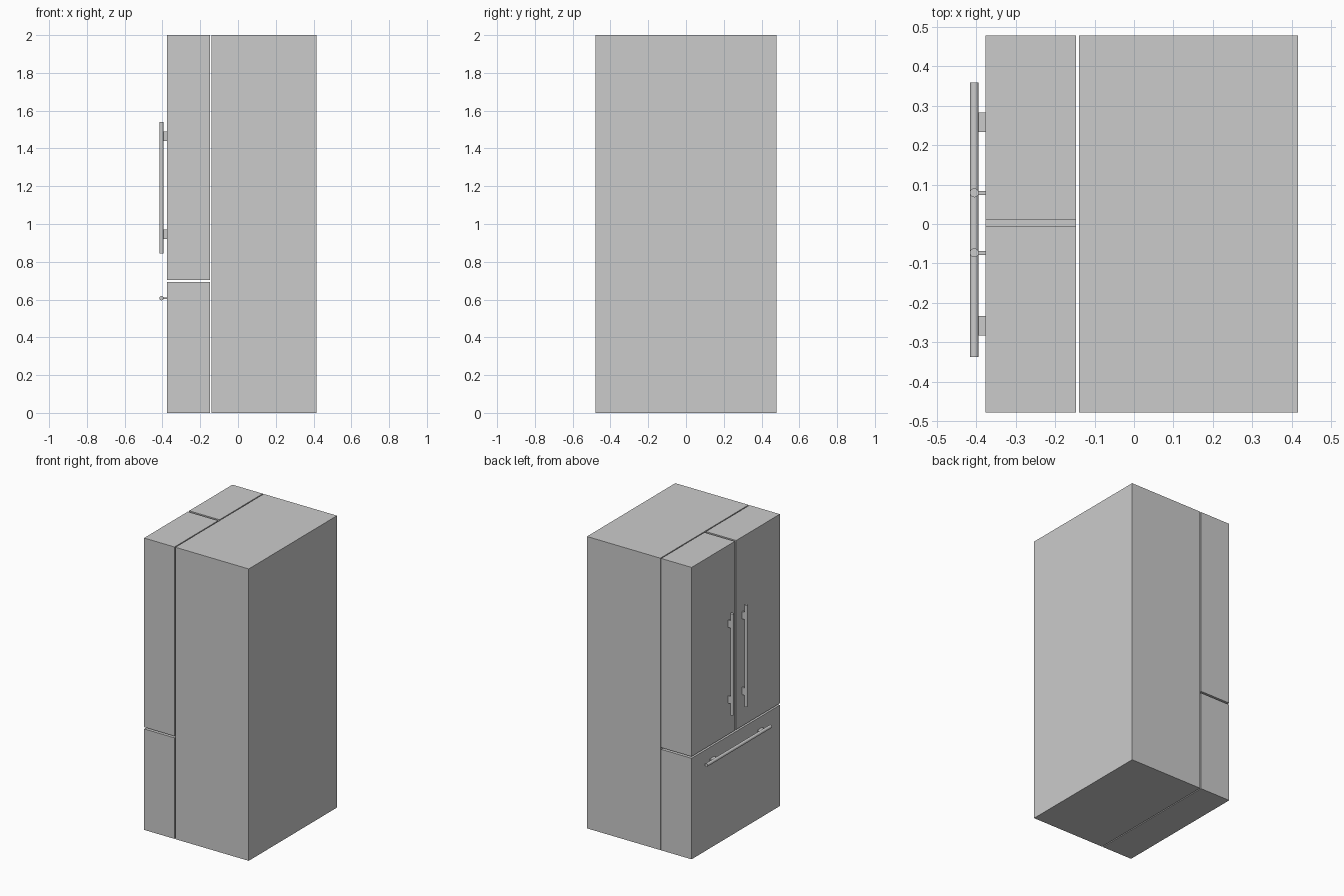
import bpy
import math

if "Cube" in bpy.data.objects:
    bpy.data.objects.remove(bpy.data.objects["Cube"])


def box(name, x, y, z):
    """Box from (min, max) ranges on each axis."""
    bpy.ops.mesh.primitive_cube_add(size=1, location=[(a + b) / 2 for a, b in (x, y, z)])
    ob = bpy.context.object
    ob.name = name
    ob.scale = [b - a for a, b in (x, y, z)]
    bpy.ops.object.transform_apply(location=False, rotation=False, scale=True)
    return ob


def bar(name, centre, length, rotation=(0, 0, 0)):
    """Smooth round handle bar."""
    bpy.ops.mesh.primitive_cylinder_add(vertices=32, radius=0.0113, depth=length,
                                        location=centre, rotation=rotation)
    bpy.context.object.name = name
    bpy.ops.object.shade_smooth_by_angle(angle=math.radians(40))


W = 0.478              # half width
DOOR_X = (-0.377, -0.147)
BAR_X = -0.405
MOUNT_X = (-0.402, DOOR_X[0])
T = 0.005              # half thickness of handle mounts

# Cabinet
box("cabinet", (-0.14, 0.416), (-W, W), (0, 2))

# Freezer drawer and the two upper doors
box("freezer_drawer", DOOR_X, (-W, W), (0, 0.692))
box("right_door", DOOR_X, (-W, -0.005), (0.704, 2))
box("left_door", DOOR_X, (0.010, W), (0.704, 2))

# Vertical door handles with two mounts each
for side, y in (("right", -0.073), ("left", 0.079)):
    bar(side + "_door_handle", (BAR_X, y, 1.1925), 0.695)
    for level, z in (("lower", 0.945), ("upper", 1.464)):
        box(f"{side}_handle_{level}_mount", MOUNT_X, (y - T, y + T), (z - 0.025, z + 0.025))

# Horizontal drawer handle with two mounts
DZ = 0.607
bar("drawer_handle", (BAR_X, 0.011, DZ), 0.696, (math.pi / 2, 0, 0))
for side, y in (("right", -0.258), ("left", 0.258)):
    box(f"drawer_handle_{side}_mount", MOUNT_X, (y - 0.025, y + 0.025), (DZ - T, DZ + T))
